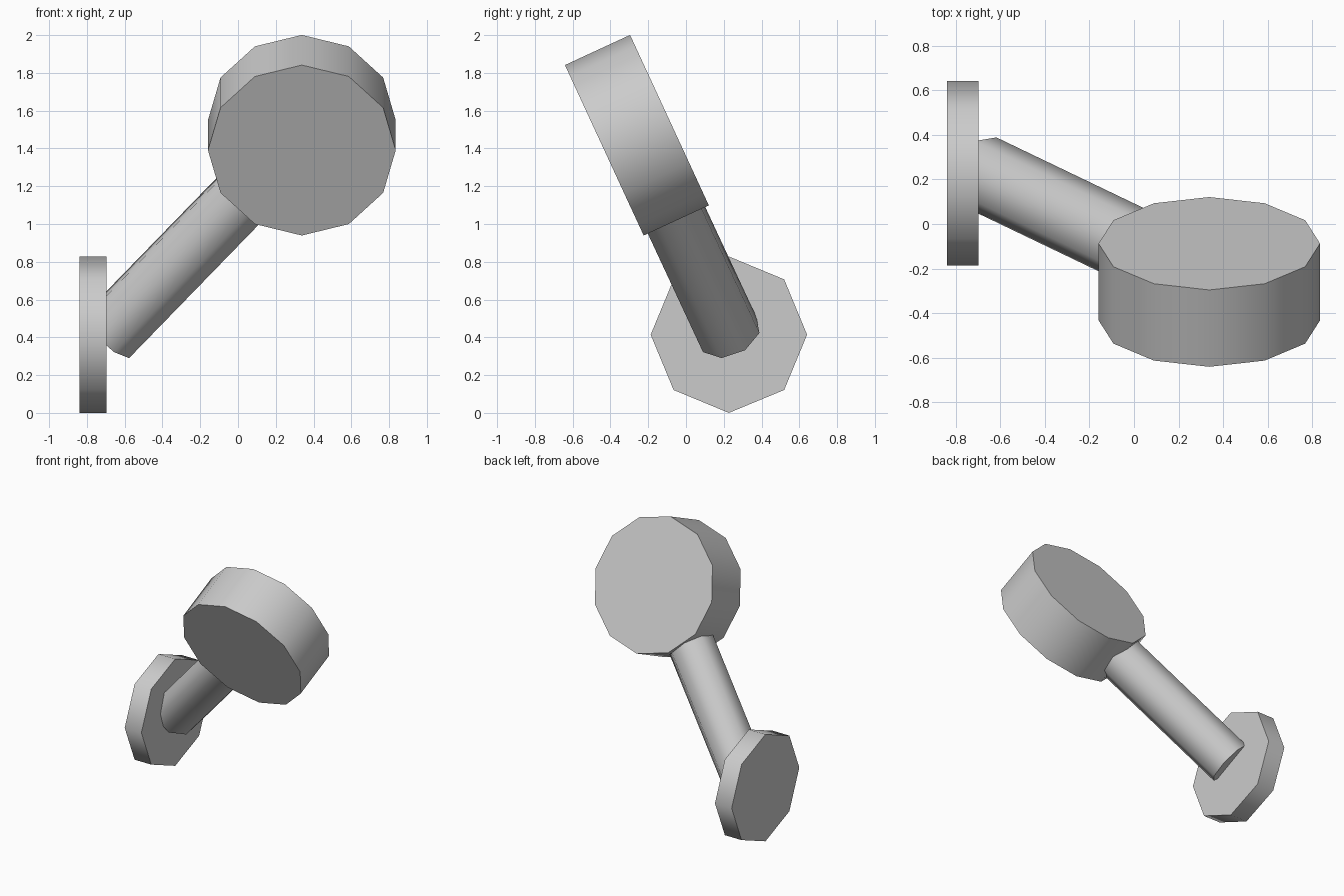
import bpy, math
from mathutils import Vector, Matrix

if "Cube" in bpy.data.objects:
    bpy.data.objects.remove(bpy.data.objects["Cube"])

grey = bpy.data.materials.new("light_grey")
grey.diffuse_color = (0.6, 0.6, 0.6, 1)
grey.use_nodes = True
grey.node_tree.nodes["Principled BSDF"].inputs["Base Color"].default_value = grey.diffuse_color


def prism(name, sides, radius, start, end, corner):
    """Smooth-sided cylinder from start to end with one vertex towards corner."""
    start, end = Vector(start), Vector(end)
    z = (end - start).normalized()
    x = Vector(corner)
    x = (x - z * x.dot(z)).normalized()
    y = z.cross(x)
    bpy.ops.mesh.primitive_cylinder_add(vertices=sides, radius=radius,
                                        depth=(end - start).length)
    ob = bpy.context.object
    ob.name = name
    rot = Matrix((x, y, z)).transposed().to_4x4()
    ob.matrix_world = Matrix.Translation((start + end) / 2) @ rot
    ob.data.materials.append(grey)
    bpy.ops.object.shade_smooth_by_angle(angle=math.radians(60))
    return ob


# Tilted head disc
tilt = math.radians(24.8)
centre = Vector((0.338, -0.26, 1.47))
axis = Vector((0, math.cos(tilt), math.sin(tilt)))
prism("head_disc", 12, 0.497, centre - axis * 0.19, centre + axis * 0.19, (1, 0, 0))

# Wall plate
plate = Vector((-0.84, 0.227, 0.414))
prism("wall_plate", 8, 0.414, plate, plate + Vector((0.143, 0, 0)), (0, 0, 1))

# Arm from the plate into the disc
prism("arm", 8, 0.172, (-0.686, 0.231, 0.416), centre, (0.378, 0.925, 0.02))
